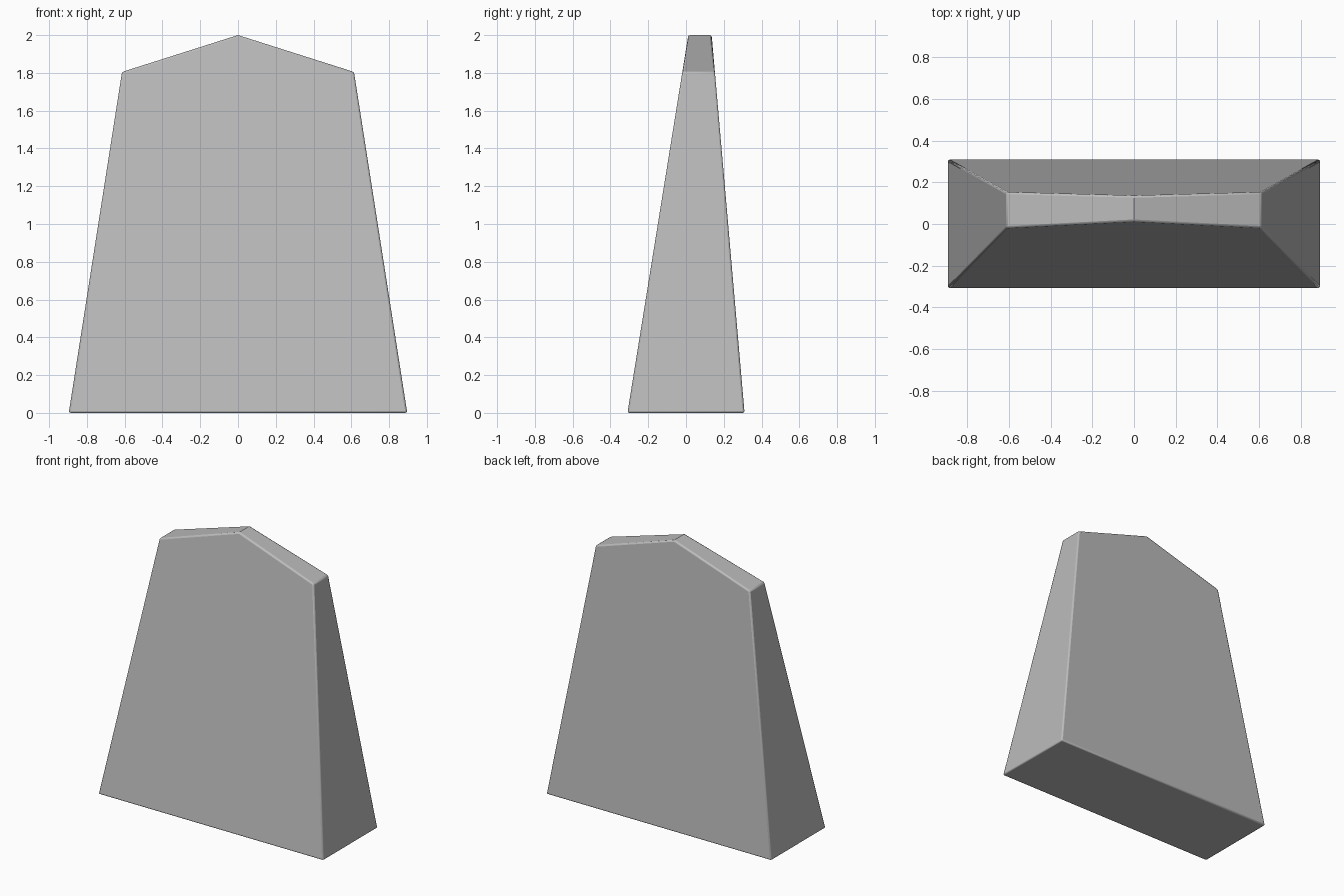
import bpy, bmesh, math

cube = bpy.data.objects.get("Cube")
if cube:
    bpy.data.objects.remove(cube, do_unlink=True)

# Plain grey stone
stone = bpy.data.materials.new("grey_stone")
stone.use_nodes = True
colour = (0.5, 0.5, 0.5, 1)
stone.diffuse_color = colour
stone.node_tree.nodes["Principled BSDF"].inputs["Base Color"].default_value = colour


def front_y(z):
    return -0.31 + 0.161 * z


def back_y(z):
    return 0.31 - 0.087 * z


# Pointed outline, its front and back leaning inward with height
outline = [(-0.896, 0), (0.896, 0), (0.614, 1.805), (0, 2), (-0.614, 1.805)]
bm = bmesh.new()
front = [bm.verts.new((x, front_y(z), z)) for x, z in outline]
back = [bm.verts.new((x, back_y(z), z)) for x, z in outline]
bm.faces.new(front)
bm.faces.new(back[::-1])
for i in range(len(outline)):
    j = (i + 1) % len(outline)
    bm.faces.new((front[i], back[i], back[j], front[j]))
bmesh.ops.recalc_face_normals(bm, faces=bm.faces)

mesh = bpy.data.meshes.new("stone_slab")
bm.to_mesh(mesh)
bm.free()
mesh.materials.append(stone)
slab = bpy.data.objects.new("stone_slab", mesh)
bpy.context.collection.objects.link(slab)

# Narrow softened edges, leaving the shallow peak crisp
bevel = slab.modifiers.new("soft_edges", 'BEVEL')
bevel.width = 0.01
bevel.segments = 2
bevel.limit_method = 'ANGLE'
bevel.angle_limit = math.radians(40)

bpy.context.view_layer.objects.active = slab
slab.select_set(True)
bpy.ops.object.shade_smooth_by_angle(angle=math.radians(35))
